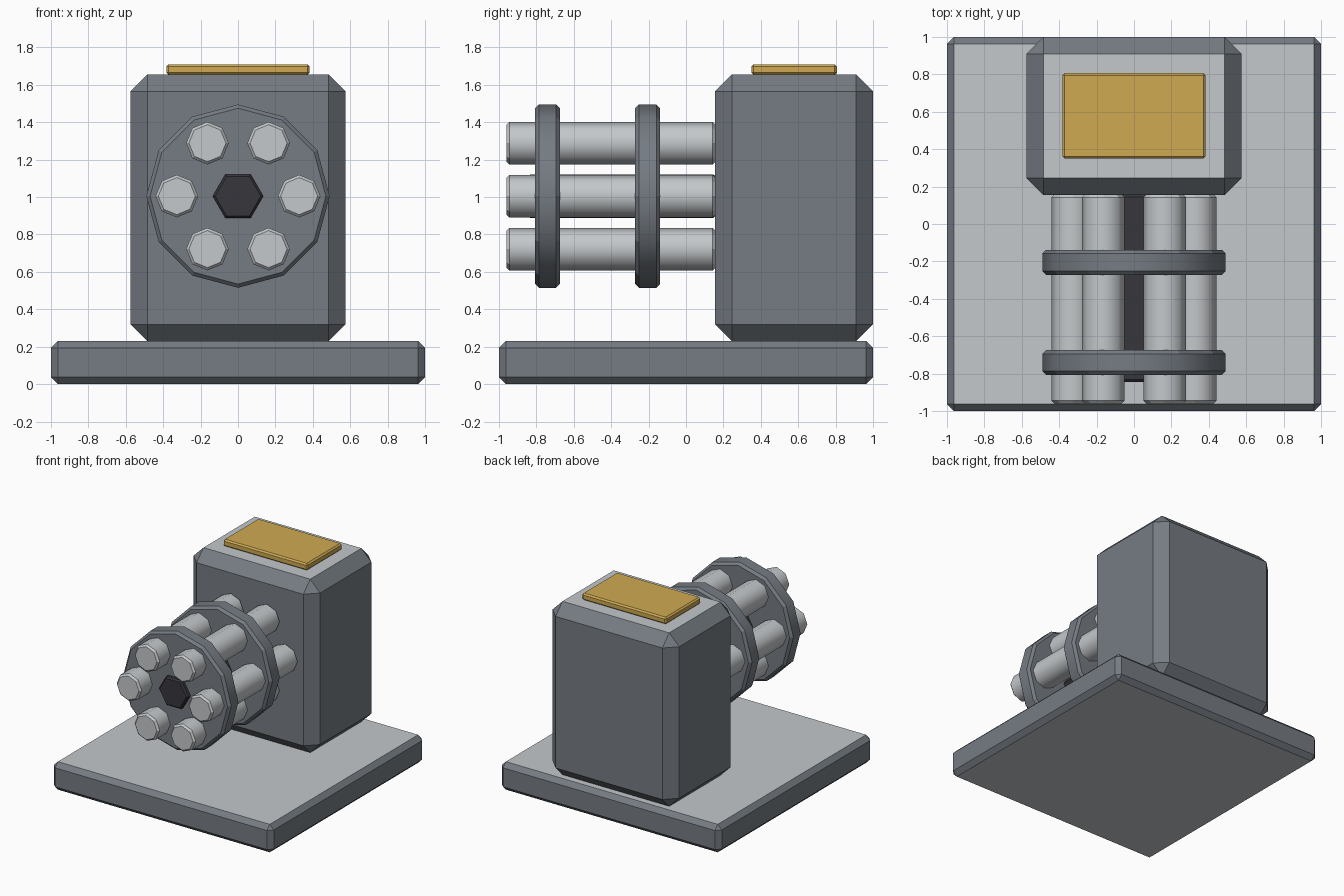
import bpy, bmesh, math
from mathutils import Matrix, Vector

if "Cube" in bpy.data.objects:
    bpy.data.objects.remove(bpy.data.objects["Cube"])


def material(name, rgb):
    lin = [c / 12.92 if c <= 0.04045 else ((c + 0.055) / 1.055) ** 2.4 for c in rgb]
    m = bpy.data.materials.new(name)
    m.diffuse_color = (*lin, 1)
    m.use_nodes = True
    m.node_tree.nodes["Principled BSDF"].inputs["Base Color"].default_value = m.diffuse_color
    return m


DARK = material("steel grey", (0.46, 0.485, 0.515))
LIGHT = material("light grey", (0.77, 0.785, 0.795))
GOLD = material("gold", (0.81, 0.665, 0.32))
BLACK = material("near black", (0.215, 0.21, 0.235))


def finish(name, bm, mats):
    bmesh.ops.recalc_face_normals(bm, faces=bm.faces)
    me = bpy.data.meshes.new(name)
    bm.to_mesh(me)
    bm.free()
    for m in mats:
        me.materials.append(m)
    ob = bpy.data.objects.new(name, me)
    bpy.context.collection.objects.link(ob)
    return ob


def box(name, lo, hi, bevel, mats):
    """Chamfered box; a second material goes on the flat top and bottom."""
    lo, hi = Vector(lo), Vector(hi)
    bm = bmesh.new()
    bmesh.ops.create_cube(bm, size=1, matrix=Matrix.Translation((lo + hi) / 2)
                          @ Matrix.Diagonal((*(hi - lo), 1)))
    bmesh.ops.bevel(bm, geom=bm.edges[:], offset=bevel, segments=1,
                    profile=0.5, affect='EDGES')
    bm.normal_update()
    if len(mats) > 1:
        for f in bm.faces:
            f.material_index = int(abs(f.normal.z) > 0.95)
    return finish(name, bm, mats)


def rod(name, x, z, r, y0, y1, sides, bevel, mat, smooth=True):
    """Chamfered prism along y, with a corner pointing to +x."""
    bm = bmesh.new()
    rings = []
    for rad, y in ((r - bevel, y0), (r, y0 + bevel), (r, y1 - bevel), (r - bevel, y1)):
        rings.append([bm.verts.new((x + rad * math.cos(math.tau * i / sides), y,
                                    z + rad * math.sin(math.tau * i / sides)))
                      for i in range(sides)])
    for k in range(3):
        for i in range(sides):
            j = (i + 1) % sides
            f = bm.faces.new((rings[k][i], rings[k][j], rings[k + 1][j], rings[k + 1][i]))
            f.smooth = smooth and k == 1
    bm.faces.new(rings[0])
    bm.faces.new(rings[3])
    return finish(name, bm, [mat])


# Base slab, housing and top plate
box("base", (-1, -1, 0), (1, 1, 0.23), 0.037, [DARK, LIGHT])
box("housing", (-0.575, 0.155, 0.23), (0.575, 1, 1.655), 0.09, [DARK, LIGHT])
box("top_plate", (-0.383, 0.35, 1.653), (0.383, 0.807, 1.71), 0.012, [GOLD])

# Barrel cluster around a central spindle
CZ = 1.005
for i in range(6):
    a = math.tau * i / 6
    rod(f"barrel_{i + 1}", 0.327 * math.cos(a), CZ + 0.327 * math.sin(a),
        0.114, -0.96, 0.158, 8, 0.015, LIGHT)
rod("spindle", 0, CZ, 0.135, -0.845, 0.158, 6, 0.013, BLACK, smooth=False)

# Clamp discs
rod("front_disc", 0, CZ, 0.49, -0.807, -0.675, 12, 0.02, DARK)
rod("rear_disc", 0, CZ, 0.49, -0.272, -0.138, 12, 0.02, DARK)
